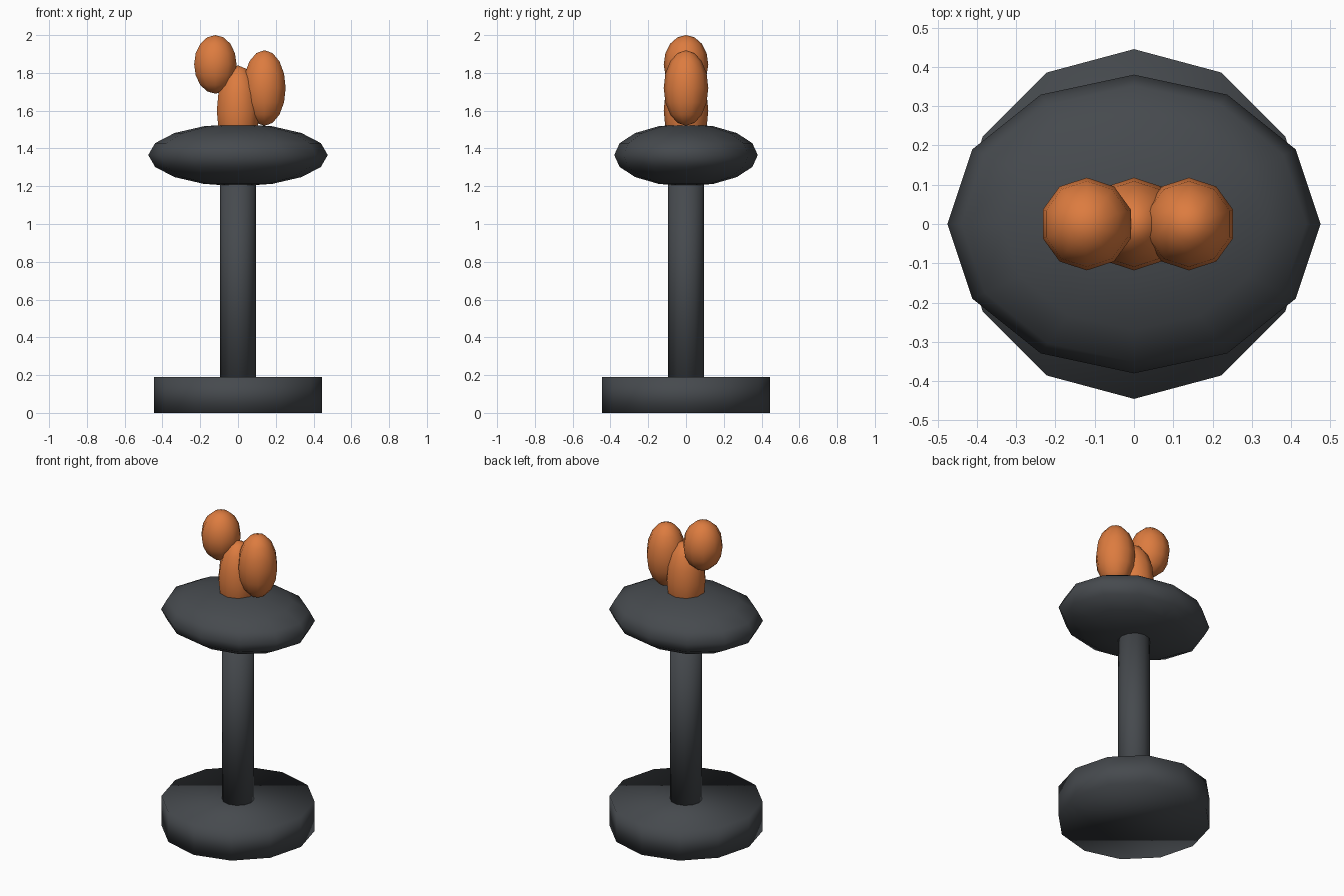
import bpy
import math

if "Cube" in bpy.data.objects:
    bpy.data.objects.remove(bpy.data.objects["Cube"])


def make_material(name, rgb):
    mat = bpy.data.materials.new(name)
    mat.diffuse_color = (*rgb, 1.0)
    mat.use_nodes = True
    mat.node_tree.nodes["Principled BSDF"].inputs["Base Color"].default_value = mat.diffuse_color
    return mat


dark_grey = make_material("dark grey", (0.061, 0.068, 0.076))
orange = make_material("orange", (0.72, 0.2, 0.05))


def finish(name, mat):
    ob = bpy.context.object
    ob.name = name
    ob.data.materials.append(mat)
    bpy.ops.object.transform_apply(location=False, rotation=True, scale=True)
    bpy.ops.object.shade_smooth()
    return ob


def cylinder(name, radius, z0, z1, mat, sides=12):
    bpy.ops.mesh.primitive_cylinder_add(vertices=sides, radius=radius, depth=z1 - z0,
                                        location=(0, 0, (z0 + z1) / 2))
    return finish(name, mat)


def ellipsoid(name, centre, radii, mat, sides, rings=8):
    # quarter turn puts a corner of the cross-section on the y axis
    bpy.ops.mesh.primitive_uv_sphere_add(segments=sides, ring_count=rings, radius=1,
                                         location=centre)
    ob = bpy.context.object
    equator = [v.co for v in ob.data.vertices if abs(v.co.z) < 1e-4]
    if max(c.y for c in equator) < 0.999:
        ob.rotation_euler.z = math.pi / 2
        bpy.ops.object.transform_apply(location=False, rotation=True, scale=False)
    ob.scale = radii
    return finish(name, mat)


# stand
cylinder("base", 0.445, 0.0, 0.19, dark_grey)
cylinder("column", 0.094, 0.1, 1.3, dark_grey)
ellipsoid("bowl", (0, 0, 1.365), (0.475, 0.38, 0.165), dark_grey, 12)

# flames: x, centre height, half height
for name, x, z, rz in (("middle_flame", 0.0, 1.60, 0.24),
                       ("left_flame", -0.12, 1.845, 0.155),
                       ("right_flame", 0.14, 1.72, 0.20)):
    ellipsoid(name, (x, 0, z), (0.118, 0.118, rz), orange, 10)
